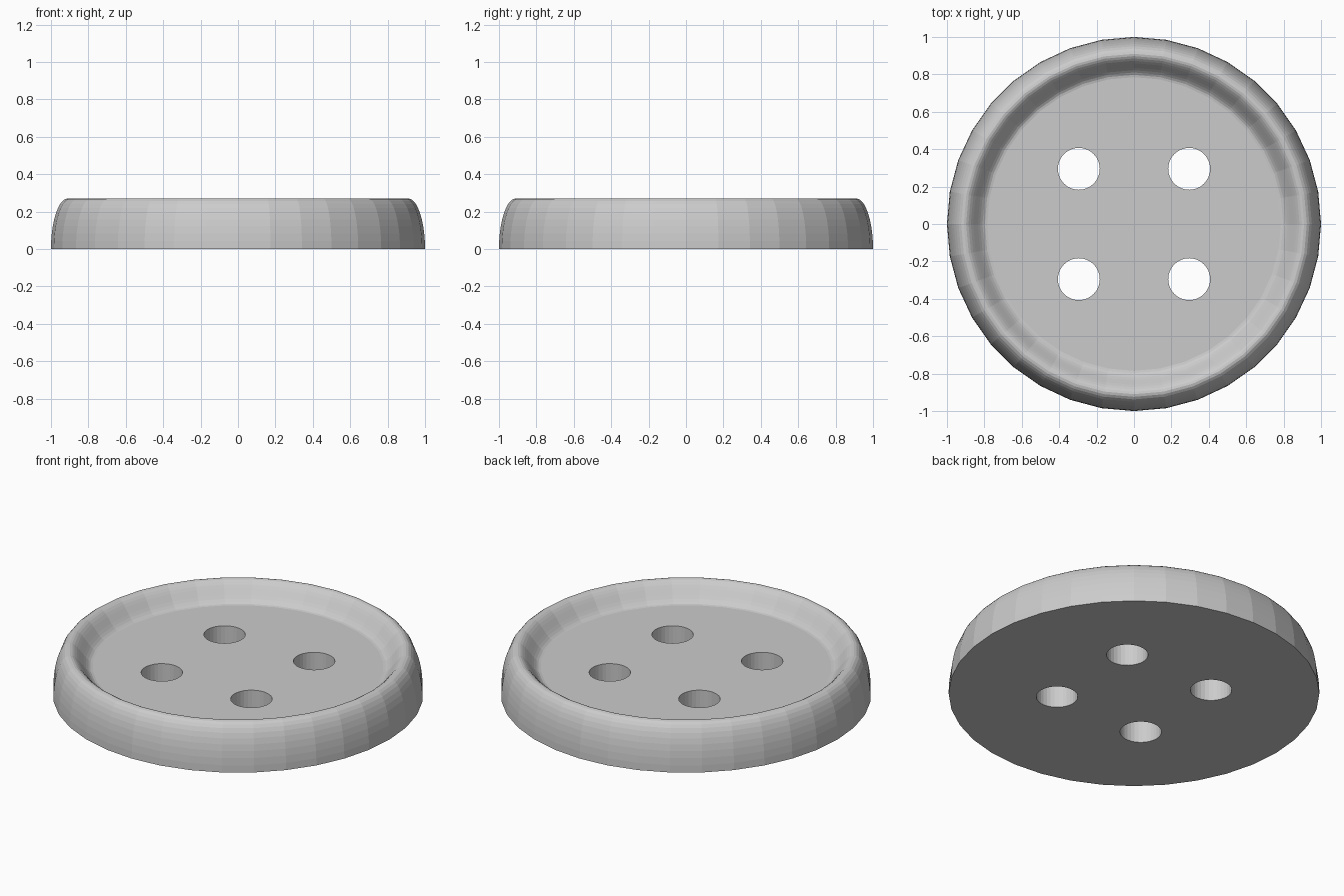
import bpy, bmesh, math

if "Cube" in bpy.data.objects:
    bpy.data.objects.remove(bpy.data.objects["Cube"])

SIDES = 36
TOP, FLOOR = 0.27, 0.165       # rim height and dish height
RIM, DISH = 0.91, 0.785        # rim crest radius and dish floor radius

grey = bpy.data.materials.new("button grey")
grey.diffuse_color = (0.6, 0.6, 0.6, 1)
grey.use_nodes = True
grey.node_tree.nodes["Principled BSDF"].inputs["Base Color"].default_value = grey.diffuse_color

# Profile: elliptical outer wall, then an S-curve down into the dish
profile = []
for i in range(11):
    a = math.pi / 2 * i / 10
    profile.append((RIM + (1 - RIM) * math.cos(a), TOP * math.sin(a)))
for i in range(1, 11):
    t = i / 10
    profile.append((RIM + (DISH - RIM) * t,
                    FLOOR + (TOP - FLOOR) * (1 + math.cos(math.pi * t)) / 2))

# Button body: spin the profile
bm = bmesh.new()
rings = [[bm.verts.new((r * math.cos(2 * math.pi * k / SIDES),
                        r * math.sin(2 * math.pi * k / SIDES), z))
          for k in range(SIDES)] for r, z in profile]
for low, high in zip(rings, rings[1:]):
    for k in range(SIDES):
        n = (k + 1) % SIDES
        bm.faces.new((low[k], low[n], high[n], high[k]))
bm.faces.new(rings[0][::-1])
bm.faces.new(rings[-1])
bmesh.ops.recalc_face_normals(bm, faces=bm.faces)
mesh = bpy.data.meshes.new("button")
bm.to_mesh(mesh)
bm.free()
mesh.materials.append(grey)
button = bpy.data.objects.new("button", mesh)
bpy.context.collection.objects.link(button)

# Four thread holes
for sx in (-1, 1):
    for sy in (-1, 1):
        bpy.ops.mesh.primitive_cylinder_add(vertices=32, radius=0.112, depth=1,
                                            location=(0.295 * sx, 0.295 * sy, 0.1))
        cutter = bpy.context.object
        cutter.name = "hole_cutter"
        cutter.data.materials.append(grey)
        cutter.hide_render = True
        bpy.context.view_layer.objects.active = button
        mod = button.modifiers.new("hole", 'BOOLEAN')
        mod.operation = 'DIFFERENCE'
        mod.solver = 'EXACT'
        mod.object = cutter
        bpy.ops.object.modifier_apply(modifier=mod.name)
        bpy.data.objects.remove(cutter)
